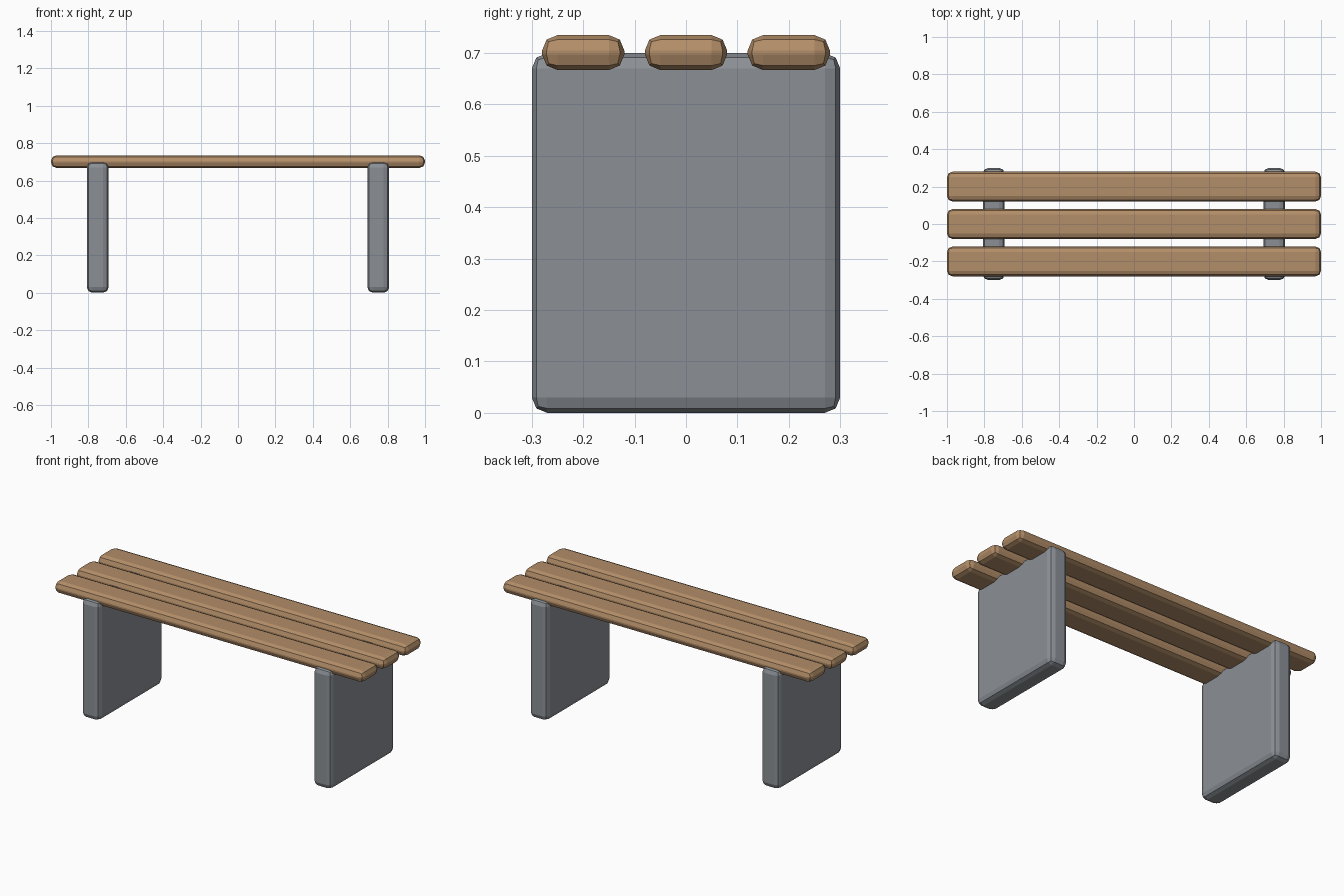
import bpy

cube = bpy.data.objects.get("Cube")
if cube:
    bpy.data.objects.remove(cube, do_unlink=True)


def make_material(name, rgb):
    mat = bpy.data.materials.new(name)
    mat.use_nodes = True
    color = (*rgb, 1.0)
    mat.diffuse_color = color
    mat.node_tree.nodes["Principled BSDF"].inputs["Base Color"].default_value = color
    return mat


def rounded_box(name, center, size, mat, bevel=0.03):
    bpy.ops.mesh.primitive_cube_add(size=1, location=center)
    obj = bpy.context.object
    obj.name = obj.data.name = name
    obj.scale = size
    bpy.ops.object.transform_apply(location=False, rotation=False, scale=True)
    mod = obj.modifiers.new("rounded_edges", "BEVEL")
    mod.width = bevel
    mod.segments = 2
    obj.data.materials.append(mat)
    return obj


wood = make_material("warm_wood", (0.45, 0.27, 0.14))
concrete = make_material("grey_concrete", (0.26, 0.28, 0.305))

# Seat planks running the full length
for name, y in (("front", -0.2), ("middle", 0), ("back", 0.2)):
    rounded_box(f"{name}_seat_plank", (0, y, 0.701), (2, 0.16, 0.068), wood)

# Slab legs, with their tops sunk into the planks
for name, x in (("right", -0.75), ("left", 0.75)):
    rounded_box(f"{name}_slab_leg", (x, 0, 0.35), (0.117, 0.6, 0.7), concrete)
